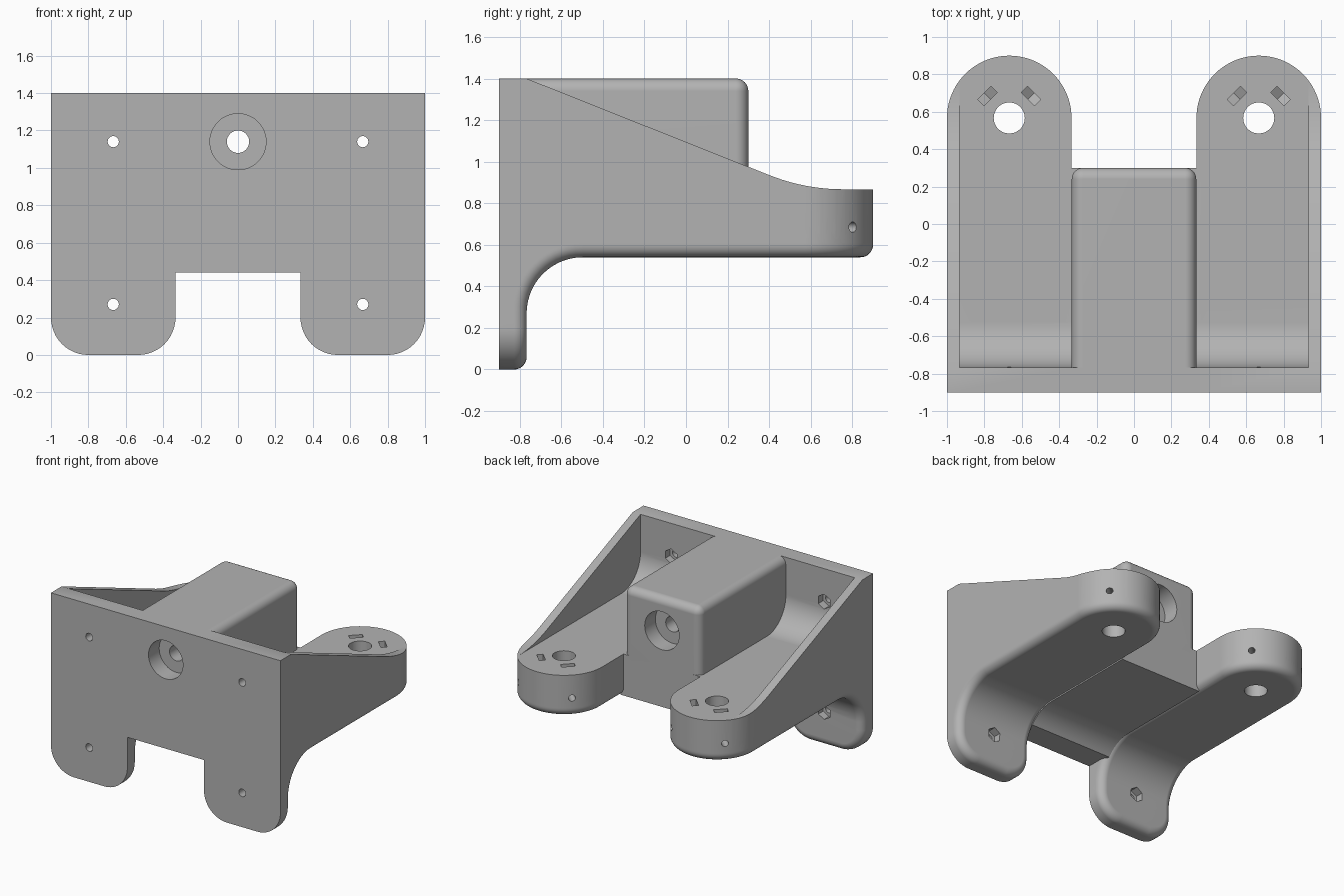
import bpy, bmesh
from math import sin, cos, pi, radians
from mathutils import Vector, Matrix

if "Cube" in bpy.data.objects:
    bpy.data.objects.remove(bpy.data.objects["Cube"])

# Main dimensions
FRONT, BACK, TOP = -0.9, -0.767, 1.4        # mounting plate
UNDER, SHELF = 0.54, 0.867                  # shelf underside and top
ARM_X, ARM_Y, HALF = 0.667, 0.567, 0.333    # arm centre line, bolt position, half width
BEND, ROUND, THICK = 0.27, 0.06, 0.133
BEND_Y = BACK + BEND
ARC = BEND * pi / 2
LENGTH = BEND + ARC + 0.9 - BEND_Y          # unrolled length of the underside
BOLT_Z = 1.14

grey = bpy.data.materials.new("plain grey")
grey.use_nodes = True
grey.diffuse_color = (0.45, 0.45, 0.45, 1)
grey.node_tree.nodes["Principled BSDF"].inputs["Base Color"].default_value = (0.45, 0.45, 0.45, 1)


def make(name, bm):
    bmesh.ops.remove_doubles(bm, verts=bm.verts, dist=1e-5)
    bmesh.ops.recalc_face_normals(bm, faces=bm.faces)
    mesh = bpy.data.meshes.new(name)
    bm.to_mesh(mesh)
    bm.free()
    mesh.materials.append(grey)
    ob = bpy.data.objects.new(name, mesh)
    bpy.context.collection.objects.link(ob)
    return ob


def prism(name, pts, axis, lo, hi):
    """Extrude a 2D outline along an axis."""
    def at(p, h):
        co = list(p)
        co.insert("xyz".index(axis), h)
        return co
    bm = bmesh.new()
    a = [bm.verts.new(at(p, lo)) for p in pts]
    b = [bm.verts.new(at(p, hi)) for p in pts]
    bm.faces.new(a)
    bm.faces.new(b)
    for i in range(len(pts)):
        j = (i + 1) % len(pts)
        bm.faces.new((a[i], a[j], b[j], b[i]))
    return make(name, bm)


def rod(name, start, end, r, sides=32, turn=0):
    """Cylinder or regular prism between two points."""
    start, end = Vector(start), Vector(end)
    d = end - start
    rot = d.to_track_quat('Z', 'Y').to_matrix().to_4x4()
    bm = bmesh.new()
    bmesh.ops.create_cone(bm, cap_ends=True, segments=sides, radius1=r, radius2=r, depth=d.length,
                          matrix=Matrix.Translation((start + end) / 2) @ rot @ Matrix.Rotation(turn, 4, 'Z'))
    return make(name, bm)


def arc(cx, cy, r, a0, a1, n):
    steps = [radians(a0 + (a1 - a0) * i / n) for i in range(n + 1)]
    return [(cx + r * cos(a), cy + r * sin(a)) for a in steps]


def combine(ob, tool, op):
    """Apply a boolean and discard the tool."""
    mod = ob.modifiers.new("boolean", 'BOOLEAN')
    mod.object, mod.operation, mod.solver = tool, op, 'EXACT'
    dg = bpy.context.evaluated_depsgraph_get()
    mesh = bpy.data.meshes.new_from_object(ob.evaluated_get(dg))
    ob.modifiers.clear()
    ob.data = mesh
    bpy.data.objects.remove(tool)
    return ob


def on_bend(s, x, n):
    """Map unrolled underside (length, x, depth) onto the bent shape."""
    if s < BEND:
        return (x, BACK - n, s)
    if s < BEND + ARC:
        a = pi - (s - BEND) / BEND
        return (x, BEND_Y + (BEND + n) * cos(a), BEND + (BEND + n) * sin(a))
    return (x, BEND_Y + s - BEND - ARC, UNDER + n)


def rounded_skin(sgn):
    """Leg and arm underside in one bent strip with a rounded rim."""
    rings = [(ROUND * (1 - sin(a)), ROUND * (1 - cos(a))) for a in (pi / 2 * i / 8 for i in range(9))]
    rings.append((0, THICK))
    bm = bmesh.new()
    grid = []
    for d, n in rings:
        r, R = 0.2 - d, HALF - d
        half = [(0.2 - r * cos(a), HALF - 0.2 + r * sin(a)) for a in (pi / 2 * i / 12 for i in range(13))]
        half += [(BEND + ARC * i / 14, R) for i in range(15)]
        half += [(LENGTH - HALF + R * sin(a), R * cos(a)) for a in (pi / 2 * i / 20 for i in range(21))]
        grid.append([[bm.verts.new(on_bend(s, sgn * (ARM_X + k * w), n)) for k in (1, -1)] for s, w in half])
    for g, h in zip(grid, grid[1:]):
        for i in range(len(g) - 1):
            for k in (0, 1):
                bm.faces.new((g[i][k], g[i + 1][k], h[i + 1][k], h[i][k]))
        bm.faces.new((g[0][0], g[0][1], h[0][1], h[0][0]))
    for g in (grid[0], grid[-1]):
        for a, b in zip(g, g[1:]):
            bm.faces.new((a[0], a[1], b[1], b[0]))
    return make("rounded_skin", bm)


def side_body(sgn):
    """Arm, gusset wall and leg on one side."""
    n = 0.07
    p0, p1, p2 = Vector((0.757, SHELF)), Vector((0.572, SHELF)), Vector((0.40, 0.9355))
    slope = [tuple(p0 * (1 - t) ** 2 + p1 * 2 * t * (1 - t) + p2 * t * t) for t in (i / 10 for i in range(11))]
    profile = [(FRONT, BEND)] + arc(BEND_Y, BEND, BEND + n, 180, 90, 14)
    profile += [(1, UNDER + n), (1, SHELF)] + slope + [(BACK, TOP), (FRONT, TOP)]
    body = prism("side_body", profile, 'x', *sorted((sgn * 0.3, sgn * 1.1)))
    plan = [(sgn * x, y) for x, y in
            [(ARM_X - HALF, FRONT), (ARM_X + HALF, FRONT)] + arc(ARM_X, ARM_Y, HALF, 0, 180, 40)]
    combine(body, prism("plan", plan, 'z', 0, 2), 'INTERSECT')
    # Open tray between plate, gusset and centre block
    fil = 0.24
    tray = arc(BACK + fil, SHELF + fil, fil, 180, 270, 14) + [(1.2, SHELF), (1.2, 1.6), (BACK, 1.6)]
    combine(body, prism("tray", tray, 'x', *sorted((sgn * 0.2, sgn * 0.933))), 'DIFFERENCE')
    return combine(body, rounded_skin(sgn), 'UNION')


# Shelf between the arms, with the notch above the legs
curve = [p for p in arc(BEND_Y, BEND, BEND, 180 - 39, 90, 10)]
mid = [(FRONT, curve[0][1])] + curve + [(0.3, UNDER), (0.3, SHELF), (FRONT, SHELF)]
bracket = prism("bracket", mid, 'x', -0.36, 0.36)

# Centre block with rounded top and rear edges
block = prism("centre_block", [(-HALF, FRONT), (HALF, FRONT), (HALF, 0.3), (-HALF, 0.3)], 'z', 0.6, TOP)
bm = bmesh.new()
bm.from_mesh(block.data)
edges = []
for e in bm.edges:
    m = (e.verts[0].co + e.verts[1].co) / 2
    if m.y > FRONT + 0.01 and (m.z > TOP - 0.01 or (m.z > 0.7 and m.y > 0.29)):
        edges.append(e)
bmesh.ops.bevel(bm, geom=edges, offset=ROUND, segments=8, profile=0.5, affect='EDGES')
bm.to_mesh(block.data)
bm.free()
combine(bracket, block, 'UNION')
combine(bracket, prism("plate_middle", [(-0.35, 0.7), (0.35, 0.7), (0.35, TOP), (-0.35, TOP)], 'y', FRONT, BACK), 'UNION')

for sgn in (1, -1):
    combine(bracket, side_body(sgn), 'UNION')

# Centre bore, counterbored at both ends
cutters = [rod("bore", (0, -1, BOLT_Z), (0, 0.5, BOLT_Z), 0.06),
           rod("front_counterbore", (0, -1, BOLT_Z), (0, BACK, BOLT_Z), 0.15, 48),
           rod("rear_counterbore", (0, 0.167, BOLT_Z), (0, 0.5, BOLT_Z), 0.15, 48)]
for sgn in (1, -1):
    x = sgn * ARM_X
    # Plate screw holes with hexagonal nut recesses
    for z in (BEND, BOLT_Z):
        cutters.append(rod("screw_hole", (x, -1, z), (x, -0.7, z), 0.03, 24))
        cutters.append(rod("nut_recess", (x, BACK - 0.06, z), (x, -0.68, z), 0.058, 6))
    # Arm bolt hole, with two angled clamp screws and nut slots
    cutters.append(rod("arm_hole", (x, ARM_Y, 0.4), (x, ARM_Y, 1), 0.083, 48))
    for k in (1, -1):
        base = Vector((x, ARM_Y, 0.685))
        out = Vector((k, 1, 0)).normalized()
        across = Vector((-out.y, out.x, 0))
        cutters.append(rod("clamp_hole", base, base + out * 0.45, 0.025, 20))
        bm = bmesh.new()
        w, r = 0.05, 0.058
        shape = [(-w, 0.3), (-w, -r / 2), (0, -r), (w, -r / 2), (w, 0.3)]
        ends = [[bm.verts.new(base + out * d + across * a + Vector((0, 0, b))) for a, b in shape]
                for d in (0.142, 0.188)]
        for f in ends:
            bm.faces.new(f)
        for i in range(len(shape)):
            j = (i + 1) % len(shape)
            bm.faces.new((ends[0][i], ends[0][j], ends[1][j], ends[1][i]))
        cutters.append(make("nut_slot", bm))
for c in cutters:
    combine(bracket, c, 'DIFFERENCE')

# Smooth fillets, crisp edges, flat faces kept flat
bpy.ops.object.select_all(action='DESELECT')
bracket.select_set(True)
bpy.context.view_layer.objects.active = bracket
bpy.ops.object.shade_smooth_by_angle(angle=radians(25))
weighted = bracket.modifiers.new("flat_faces", 'WEIGHTED_NORMAL')
weighted.keep_sharp = True
